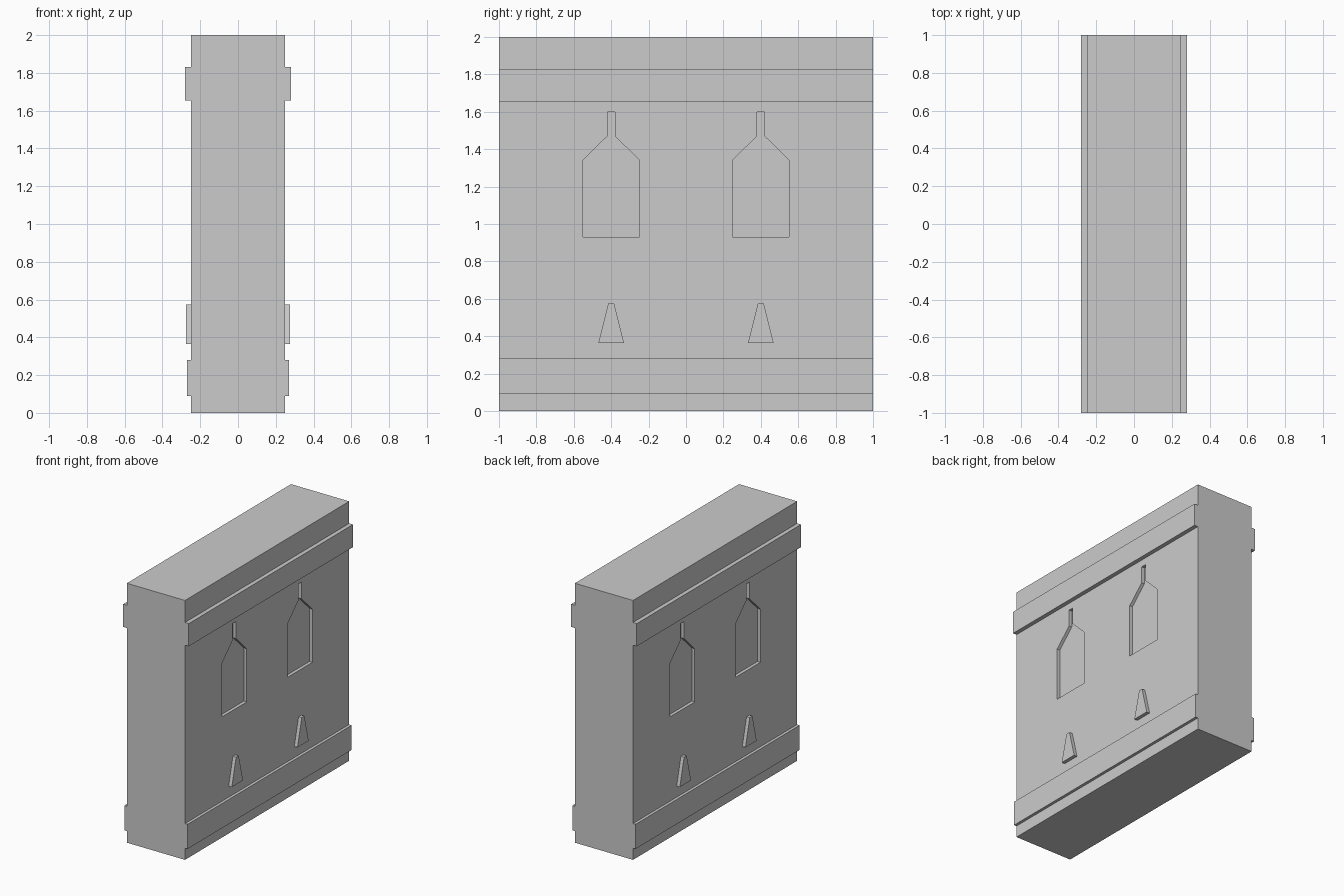
import bpy, bmesh

if "Cube" in bpy.data.objects:
    bpy.data.objects.remove(bpy.data.objects["Cube"])

HALF = 0.248   # half thickness of the wall


def prism(name, profile, x0, x1):
    """Extrude a (y, z) outline along x."""
    bm = bmesh.new()
    face = bm.faces.new([bm.verts.new((x0, y, z)) for y, z in profile])
    ext = bmesh.ops.extrude_face_region(bm, geom=[face])
    verts = [v for v in ext["geom"] if isinstance(v, bmesh.types.BMVert)]
    bmesh.ops.translate(bm, verts=verts, vec=(x1 - x0, 0, 0))
    bmesh.ops.recalc_face_normals(bm, faces=bm.faces)
    mesh = bpy.data.meshes.new(name)
    bm.to_mesh(mesh)
    bm.free()
    obj = bpy.data.objects.new(name, mesh)
    bpy.context.collection.objects.link(obj)
    return obj


def rect(z0, z1):
    return [(-1, z0), (1, z0), (1, z1), (-1, z1)]


def mirrored(half, centre):
    """Complete a half outline (offset, z) symmetrically about y = centre."""
    return [(centre + d, z) for d, z in half] + [(centre - d, z) for d, z in reversed(half)]


niche_half = [(0.152, 0.93), (0.152, 1.34), (0.02, 1.47), (0.02, 1.60)]
wedge_half = [(0.068, 0.365), (0.016, 0.575)]

# Main slab
wall = prism("wall", rect(0, 2), -HALF, HALF)

for side, label in ((-1, "left"), (1, "right")):
    # Raised horizontal bands
    prism(f"upper_band_{label}", rect(1.655, 1.83), side * HALF, side * 0.28)
    prism(f"lower_band_{label}", rect(0.09, 0.28), side * HALF, side * 0.27)

    for y, end in ((-0.4, "front"), (0.4, "back")):
        # Raised wedge below each niche
        prism(f"wedge_{label}_{end}", mirrored(wedge_half, y), side * HALF, side * 0.275)

        # Shallow bottle-shaped niche cut into the slab
        cutter = prism("niche_cutter", mirrored(niche_half, y),
                       side * (HALF - 0.025), side * (HALF + 0.1))
        cutter.hide_render = True
        mod = wall.modifiers.new("niche", "BOOLEAN")
        mod.operation = "DIFFERENCE"
        mod.solver = "EXACT"
        mod.object = cutter
        bpy.context.view_layer.objects.active = wall
        bpy.ops.object.modifier_apply(modifier=mod.name)
        bpy.data.objects.remove(cutter)
